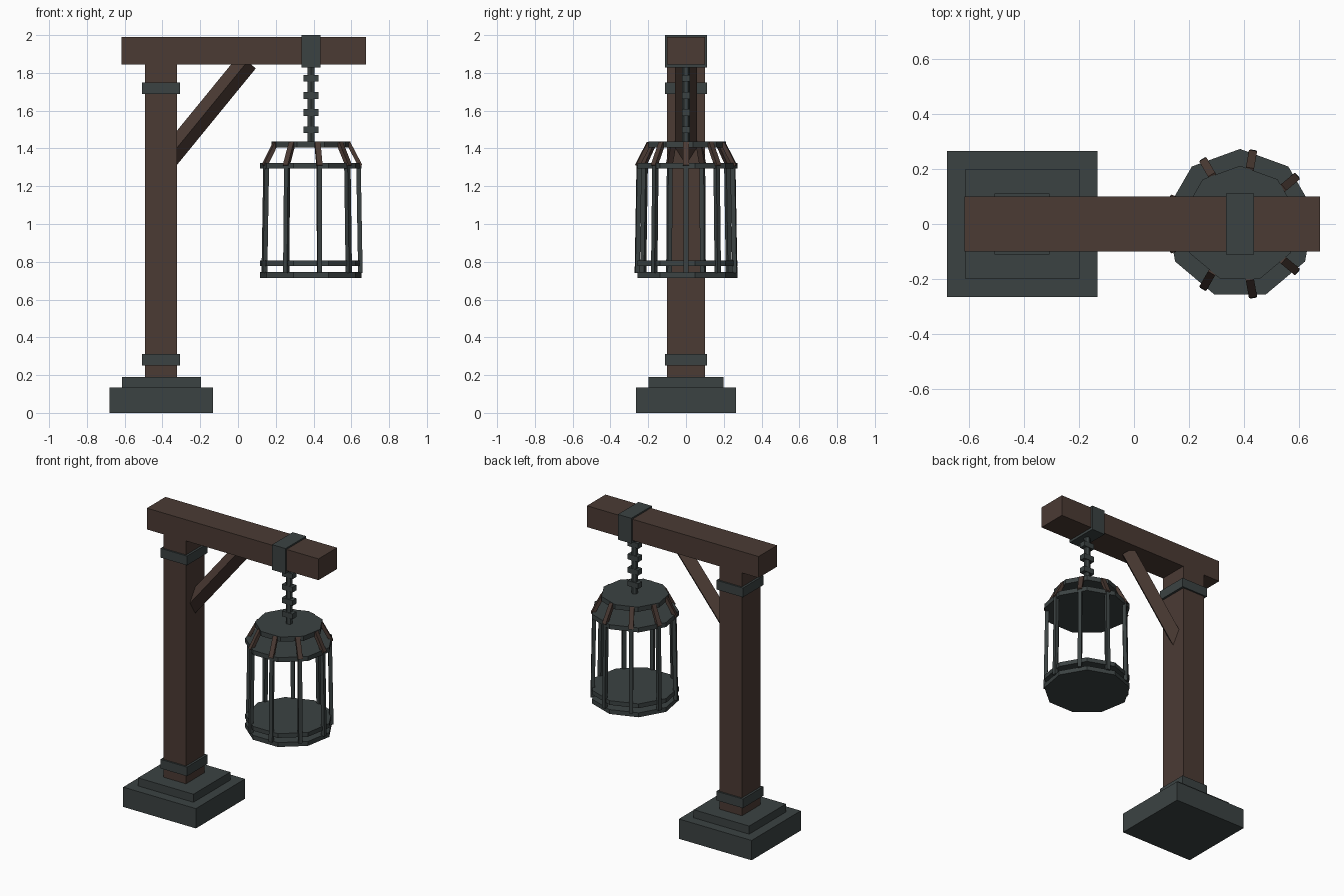
import bpy, math
from mathutils import Vector, Matrix

if "Cube" in bpy.data.objects:
    bpy.data.objects.remove(bpy.data.objects["Cube"])


def material(name, color):
    m = bpy.data.materials.new(name)
    m.diffuse_color = (*color, 1)
    m.use_nodes = True
    m.node_tree.nodes["Principled BSDF"].inputs["Base Color"].default_value = m.diffuse_color
    return m


WOOD = material("dark wood", (0.070, 0.043, 0.034))
IRON = material("dark iron", (0.044, 0.055, 0.055))


def box(name, x, y, z, mat):
    """Box given by its (min, max) extents."""
    bpy.ops.mesh.primitive_cube_add(size=1)
    o = bpy.context.object
    ext = (x, y, z)
    size = [b - a for a, b in ext]
    mid = [(a + b) / 2 for a, b in ext]
    o.data.transform(Matrix.Translation(mid) @ Matrix.Diagonal((*size, 1)))
    o.name = name
    o.data.materials.append(mat)
    return o


def prism(name, sides, r, z0, z1, x, phase, mat):
    """Upright regular prism with a vertex at angle phase."""
    bpy.ops.mesh.primitive_cylinder_add(vertices=sides, radius=r, depth=z1 - z0)
    o = bpy.context.object
    # the primitive's first vertex lies on +y
    o.data.transform(Matrix.Translation((x, 0, (z0 + z1) / 2))
                     @ Matrix.Rotation(phase - math.pi / 2, 4, 'Z'))
    o.name = name
    o.data.materials.append(mat)
    return o


def bar(name, a, b, side, w, h, mat):
    """Square bar from a to b; w is its width along the side vector."""
    a, b = Vector(a), Vector(b)
    d = (b - a).normalized()
    s = Vector(side).normalized()
    n = d.cross(s)
    rot = Matrix((s, n, d)).transposed().to_4x4()
    bpy.ops.mesh.primitive_cube_add(size=1)
    o = bpy.context.object
    o.data.transform(Matrix.Translation((a + b) / 2) @ rot
                     @ Matrix.Diagonal((w, h, (b - a).length, 1)))
    o.name = name
    o.data.materials.append(mat)
    return o


# stepped base
box("base_lower", (-0.68, -0.132), (-0.265, 0.265), (0, 0.135), IRON)
box("base_upper", (-0.615, -0.197), (-0.198, 0.198), (0.135, 0.19), IRON)

# post, beam and iron bands
box("post", (-0.492, -0.322), (-0.1, 0.1), (0.19, 1.845), WOOD)
box("beam", (-0.617, 0.677), (-0.1, 0.1), (1.845, 1.99), WOOD)
for name, z in (("lower_band", (0.25, 0.312)), ("upper_band", (1.687, 1.75))):
    box(name, (-0.507, -0.307), (-0.111, 0.111), z, IRON)
box("beam_collar", (0.335, 0.436), (-0.111, 0.111), (1.828, 2.0), IRON)

# diagonal brace, set on edge (diamond section)
a, b = Vector((-0.37, 0, 1.346)), Vector((0.05, 0, 1.86))
n = (b - a).normalized().cross(Vector((0, 1, 0)))
bar("brace", a, b, n + Vector((0, 1, 0)), 0.081, 0.081, WOOD)

# chain
CX = 0.386
prism("chain_rod", 6, 0.021, 1.437, 1.83, CX, math.pi / 2, IRON)
for i in range(4):
    z = 1.772 - i * 0.091
    box(f"chain_link_{i + 1}", (CX - 0.04, CX + 0.04), (-0.021, 0.021),
        (z - 0.018, z + 0.018), IRON)

# cage plates (nine sided)
for name, r, z0, z1 in (("cage_floor", 0.273, 0.715, 0.745),
                        ("cage_lower_plate", 0.273, 0.777, 0.806),
                        ("cage_shoulder_plate", 0.273, 1.293, 1.324),
                        ("cage_top_plate", 0.212, 1.405, 1.437)):
    prism(name, 9, r, z0, z1, CX, math.pi / 2, IRON)

# cage bars and sloping roof ribs
for i in range(9):
    t = i * math.tau / 9
    c, s = math.cos(t), math.sin(t)
    side = (-s, c, 0)

    def at(r, z):
        return (CX + r * c, r * s, z)

    bar(f"cage_bar_{i + 1}", at(0.262, 0.74), at(0.252, 1.31), side, 0.024, 0.024, IRON)
    bar(f"roof_rib_{i + 1}", at(0.262, 1.308), at(0.198, 1.43), side, 0.03, 0.022, WOOD)
